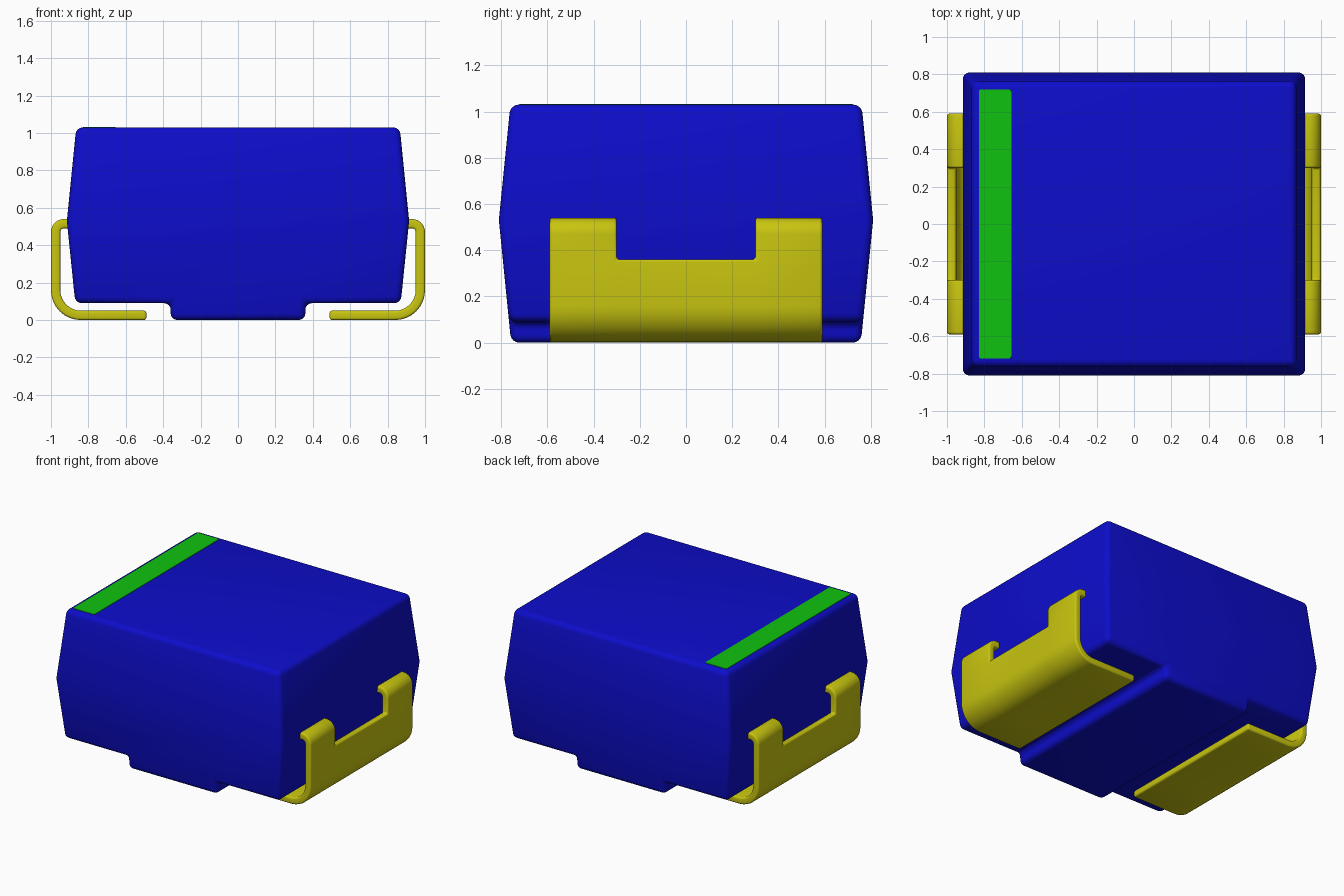
import bpy, bmesh, math

cube = bpy.data.objects.get("Cube")
if cube:
    bpy.data.objects.remove(cube, do_unlink=True)


def material(name, rgb):
    m = bpy.data.materials.new(name)
    m.use_nodes = True
    m.diffuse_color = (*rgb, 1)
    m.node_tree.nodes["Principled BSDF"].inputs["Base Color"].default_value = (*rgb, 1)
    return m


blue = material("blue plastic", (0.004, 0.004, 0.6))
yellow = material("yellow metal", (0.58, 0.56, 0.005))
green = material("green paint", (0.005, 0.54, 0.005))


def finish(name, bm, mat, bevel, segments, thickness=0):
    """Turn a bmesh into an object with rounded edges."""
    bmesh.ops.recalc_face_normals(bm, faces=bm.faces)
    me = bpy.data.meshes.new(name)
    bm.to_mesh(me)
    bm.free()
    ob = bpy.data.objects.new(name, me)
    bpy.context.collection.objects.link(ob)
    me.materials.append(mat)
    if thickness:
        s = ob.modifiers.new("thickness", "SOLIDIFY")
        s.thickness = thickness
        s.offset = -1
    b = ob.modifiers.new("rounding", "BEVEL")
    b.width = bevel
    b.segments = segments
    b.limit_method = "ANGLE"
    b.angle_limit = math.radians(40)
    bpy.ops.object.select_all(action="DESELECT")
    bpy.context.view_layer.objects.active = ob
    ob.select_set(True)
    for mod in list(ob.modifiers):
        bpy.ops.object.modifier_apply(modifier=mod.name)
    bpy.ops.object.shade_smooth_by_angle(angle=math.radians(30) if bevel > 0.02 else math.radians(40))
    return ob


# Body: tapered block with a raised rib underneath, widest at the waist
WAIST, TOP = 0.53, 1.03
half = [(0.36, 0), (0.36, 0.09), (0.87, 0.09), (0.915, WAIST), (0.865, TOP)]
outline = half + [(-x, z) for x, z in reversed(half)]


def depth(z):
    return 0.81 - 0.1 * abs(z - WAIST)


bm = bmesh.new()
rings = [[bm.verts.new((x, s * depth(z), z)) for x, z in outline] for s in (-1, 1)]
n = len(outline)
for ring in rings:
    bm.faces.new(ring[:4] + ring[6:])
    bm.faces.new(ring[3:7])
for i in range(n):
    j = (i + 1) % n
    bm.faces.new((rings[0][i], rings[0][j], rings[1][j], rings[1][i]))
finish("body", bm, blue, 0.035, 4)


# Leads: bent metal strips with a notch in the upper edge
def arc(cx, cz, r, a0, a1, steps=8):
    angles = [math.radians(a0 + (a1 - a0) * i / steps) for i in range(steps + 1)]
    return [(cx + r * math.cos(a), cz + r * math.sin(a)) for a in angles]


path = [(0.49, 0)] + arc(0.84, 0.16, 0.16, -90, 0) + [(1, 0.36)] + arc(0.93, 0.47, 0.07, 0, 90) + [(0.87, 0.54)]
columns = [-0.59, -0.3, 0.3, 0.59]
for side, name in ((1, "left_lead"), (-1, "right_lead")):
    bm = bmesh.new()
    grid = [[bm.verts.new((side * x, y, z)) for y in columns] for x, z in path]
    for i in range(len(path) - 1):
        for c in range(3):
            if c == 1 and path[i][1] > 0.35:
                continue
            bm.faces.new((grid[i][c], grid[i + 1][c], grid[i + 1][c + 1], grid[i][c + 1]))
    bmesh.ops.delete(bm, geom=[v for v in bm.verts if not v.link_faces], context="VERTS")
    bmesh.ops.recalc_face_normals(bm, faces=bm.faces)
    # Point the outer skin away from the body so thickness grows inward
    bm.faces.ensure_lookup_table()
    if bm.faces[0].normal.z > 0:
        bmesh.ops.reverse_faces(bm, faces=bm.faces)
    me_flip = bm.faces[0].normal.z
    lead = finish(name, bm, yellow, 0.012, 3, 0.05 if me_flip < 0 else -0.05)

# Polarity stripe painted on the top
bm = bmesh.new()
bmesh.ops.create_cube(bm, size=1)
for v in bm.verts:
    v.co = (-0.7425 + v.co.x * 0.175, v.co.y * 1.44, TOP + v.co.z * 0.006)
upright = [e for e in bm.edges if abs(e.verts[0].co.z - e.verts[1].co.z) > 0.001]
bmesh.ops.bevel(bm, geom=upright, offset=0.012, segments=3, profile=0.5, affect="EDGES")
finish("polarity_stripe", bm, green, 0.001, 1)
